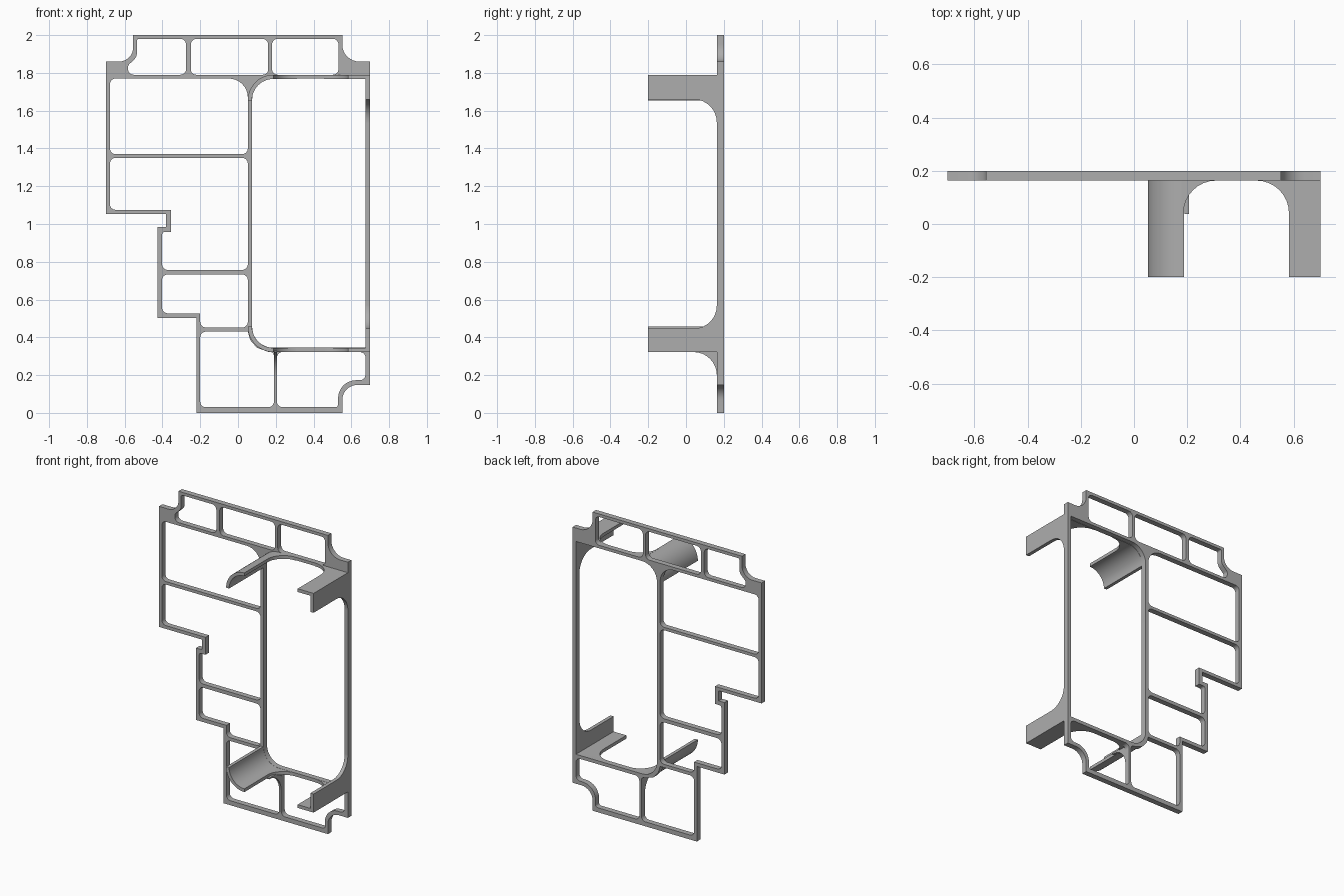
import bpy, bmesh
from math import cos, sin, pi
from mathutils import Vector, Matrix

cube = bpy.data.objects.get("Cube")
if cube:
    bpy.data.objects.remove(cube)

grey = bpy.data.materials.new("plain_grey")
grey.use_nodes = True
grey.diffuse_color = (0.42, 0.42, 0.42, 1)
grey.node_tree.nodes["Principled BSDF"].inputs["Base Color"].default_value = grey.diffuse_color

X, Y, Z = Vector((1, 0, 0)), Vector((0, 1, 0)), Vector((0, 0, 1))
BACK, FACE, FRONT = 0.2, 0.163, -0.2   # depths of plate back, plate face, bracket tips


def rounded(corners, default=0.0, steps=8):
    """Polygon whose corners (u, v[, radius]) are replaced by fillets."""
    out = []
    for i, c in enumerate(corners):
        p = Vector(c[:2])
        r = c[2] if len(c) > 2 else default
        a = Vector(corners[i - 1][:2]) - p
        b = Vector(corners[(i + 1) % len(corners)][:2]) - p
        if r <= 0:
            out.append(p)
            continue
        half = a.angle(b) / 2
        a.normalize()
        b.normalize()
        reach = r / (sin(half) / cos(half))
        centre = p + (a + b).normalized() * (r / sin(half))
        s, e = p + a * reach - centre, p + b * reach - centre
        sweep = s.angle(e)
        for k in range(steps + 1):
            t = k / steps
            out.append(centre + (s * sin((1 - t) * sweep) + e * sin(t * sweep)) / sin(sweep))
    return out


def panel(name, loops, u, v, lo, hi):
    """Flat panel with holes in the u-v plane, between lo and hi on the third axis."""
    curve = bpy.data.curves.new(name, "CURVE")
    curve.dimensions = "2D"
    curve.fill_mode = "BOTH"
    curve.extrude = (hi - lo) / 2
    for loop in loops:
        spline = curve.splines.new("POLY")
        spline.points.add(len(loop) - 1)
        for pt, co in zip(spline.points, loop):
            pt.co = (co[0], co[1], 0, 1)
        spline.use_cyclic_u = True
    obj = bpy.data.objects.new(name, curve)
    bpy.context.collection.objects.link(obj)
    bpy.ops.object.select_all(action="DESELECT")
    obj.select_set(True)
    bpy.context.view_layer.objects.active = obj
    bpy.ops.object.convert(target="MESH")
    obj = bpy.context.object
    w = u.cross(v)
    frame = Matrix((u, v, w)).transposed().to_4x4()
    offset = Vector(abs(n) for n in w) * ((lo + hi) / 2)
    obj.data.transform(Matrix.Translation(offset) @ frame)
    bm = bmesh.new()
    bm.from_mesh(obj.data)
    bmesh.ops.remove_doubles(bm, verts=bm.verts, dist=0.0002)
    bmesh.ops.recalc_face_normals(bm, faces=bm.faces)
    bm.to_mesh(obj.data)
    bm.free()
    obj.data.materials.clear()
    obj.data.materials.append(grey)
    bpy.ops.object.shade_smooth_by_angle(angle=pi / 6)
    return obj


def box(x0, x1, z0, z1):
    return [(x0, z0), (x1, z0), (x1, z1), (x0, z1)]


# Pierced back plate: stepped outline with scooped corners
outline = rounded([
    (-0.555, 2), (0.552, 2), (0.552, 1.86, 0.09), (0.7, 1.86),
    (0.7, 0.148), (0.552, 0.148, 0.08), (0.552, 0), (-0.22, 0),
    (-0.22, 0.503), (-0.425, 0.503), (-0.425, 0.985), (-0.382, 0.985),
    (-0.382, 1.053), (-0.7, 1.053), (-0.7, 1.86), (-0.555, 1.86, 0.075)])
R = 0.03
holes = [
    rounded([(-0.275, 1.79), (-0.275, 1.98), (-0.535, 1.98, 0.01),
             (-0.535, 1.885, 0.05), (-0.582, 1.84, 0.02), (-0.582, 1.79)], R),
    rounded(box(-0.25, 0.16, 1.79, 1.98), R),
    rounded(box(0.18, 0.532, 1.79, 1.98), R),
    rounded([(-0.678, 1.37), (0.052, 1.37), (0.052, 1.77, 0.1), (-0.678, 1.77)], R),
    rounded([(-0.678, 1.35), (0.052, 1.35), (0.052, 0.757), (-0.402, 0.757),
             (-0.402, 0.958, 0.015), (-0.355, 0.958, 0), (-0.355, 1.075, 0),
             (-0.678, 1.075)], R),
    rounded([(-0.402, 0.733), (0.052, 0.733), (0.052, 0.452), (-0.2, 0.452),
             (-0.2, 0.527, 0), (-0.402, 0.527)], R),
    rounded([(-0.2, 0.03), (0.19, 0.03), (0.19, 0.322, 0.02), (0.16, 0.323, 0),
             (0.1, 0.345, 0), (0.065, 0.385, 0), (0.052, 0.43, 0), (-0.2, 0.43)], R),
    rounded([(0.206, 0.03), (0.53, 0.03, 0.015), (0.53, 0.173, 0.095),
             (0.675, 0.173), (0.675, 0.322), (0.206, 0.322)], R),
    rounded([(0.075, 0.345, 0.11), (0.675, 0.345), (0.675, 1.77), (0.075, 1.77, 0.11)]),
]
panel("back_plate", [outline] + holes, X, Z, FACE, BACK)

# Corner brackets standing forward from the plate, upper and lower
F = 0.122
for name, wall, tip, way in (("upper", 1.79, 1.66, -1), ("lower", 0.322, 0.446, 1)):
    inner = wall + way * 0.022
    z_lo, z_hi = min(wall, inner), max(wall, inner)

    # Quarter-round bracket on the inner side
    cx, cz, ro = 0.187, wall + way * 0.135, 0.135
    angles = [k * pi / 24 for k in range(13)]
    ring = [(cx - ro * cos(a), cz - way * ro * sin(a)) for a in angles]
    ri = ro - 0.022
    ring += [(cx - ri * cos(a), cz - way * ri * sin(a)) for a in reversed(angles)]
    panel(name + "_round_bracket", [ring], X, Z, FRONT, FACE + 0.005)

    # Curved web blending the round bracket into the rail
    web = rounded([(0.18, FACE - F - 0.001), (0.186, FACE - F - 0.001), (0.186, FACE, F),
                   (0.312, FACE), (0.312, FACE + 0.005), (0.18, FACE + 0.005)])
    panel(name + "_round_web", [web], X, Y, z_lo, z_hi)

    # Angle bracket on the outer side: flat leg and upright leg
    flat = rounded([(0.7, FRONT), (0.582, FRONT), (0.582, FACE, F), (0.456, FACE),
                    (0.456, FACE + 0.005), (0.7, FACE + 0.005)])
    panel(name + "_flat_leg", [flat], X, Y, z_lo, z_hi)
    end = tip + way * (F + 0.004)
    upright = rounded([(FRONT, wall), (FRONT, tip), (FACE, tip, 0),
                       (FACE + 0.005, tip), (FACE + 0.005, wall)])
    upright = rounded([(FRONT, wall), (FRONT, tip), (FACE, tip, F), (FACE, end),
                       (FACE + 0.005, end), (FACE + 0.005, wall)])
    panel(name + "_upright_leg", [upright], Y, Z, 0.676, 0.7)

# Gusset under the lower round bracket
gusset = rounded([(FACE - F - 0.004, 0.33), (FACE - F - 0.004, 0.322), (FACE, 0.322, F),
                  (FACE, 0.196), (FACE + 0.005, 0.196), (FACE + 0.005, 0.33)])
panel("gusset", [gusset], Y, Z, 0.19, 0.206)
